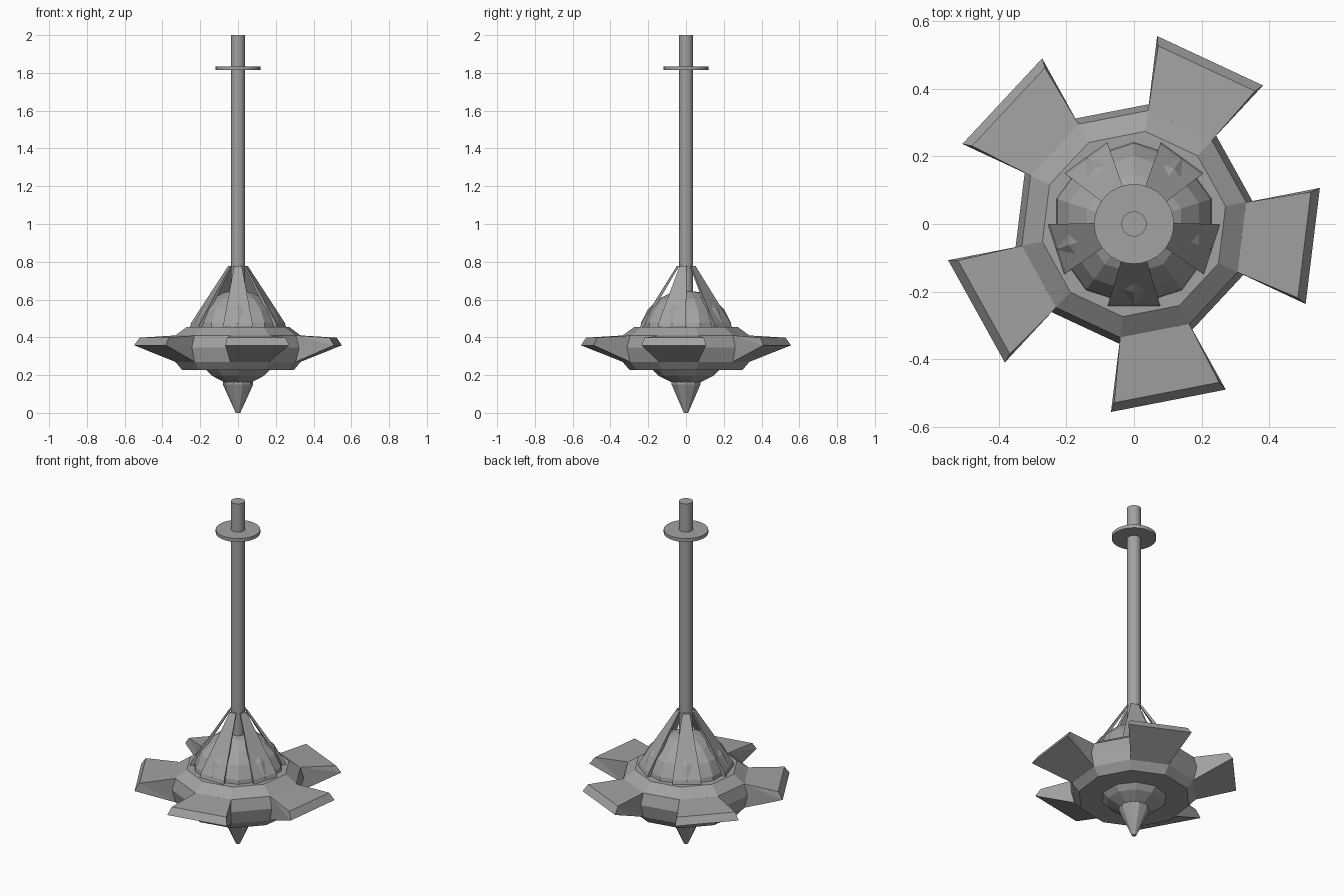
import bpy, bmesh, math
from mathutils import Matrix, Vector

cube = bpy.data.objects.get("Cube")
if cube:
    bpy.data.objects.remove(cube, do_unlink=True)

grey = bpy.data.materials.new("plain_grey")
grey.use_nodes = True
colour = (0.36, 0.36, 0.36, 1)
grey.diffuse_color = colour
grey.node_tree.nodes["Principled BSDF"].inputs["Base Color"].default_value = colour


def finish(name, bm, smooth=False):
    bmesh.ops.recalc_face_normals(bm, faces=bm.faces)
    mesh = bpy.data.meshes.new(name)
    bm.to_mesh(mesh)
    bm.free()
    mesh.materials.append(grey)
    obj = bpy.data.objects.new(name, mesh)
    bpy.context.collection.objects.link(obj)
    if smooth:
        bpy.ops.object.select_all(action="DESELECT")
        obj.select_set(True)
        bpy.context.view_layer.objects.active = obj
        bpy.ops.object.shade_smooth_by_angle(angle=math.radians(35))
    return obj


def lathe(name, profile, sides, turn=0, smooth=False):
    """Stack rings of (radius, height) and cap both ends."""
    bm = bmesh.new()
    rings = []
    for r, z in profile:
        angles = [math.radians(turn) + math.tau * i / sides for i in range(sides)]
        rings.append([bm.verts.new((r * math.cos(a), r * math.sin(a), z)) for a in angles])
    for low, high in zip(rings, rings[1:]):
        for i in range(sides):
            j = (i + 1) % sides
            bm.faces.new((low[i], low[j], high[j], high[i]))
    bm.faces.new(rings[0])
    bm.faces.new(rings[-1])
    return finish(name, bm, smooth)


def radial_blade(name, outline, angle):
    """Closed side outline of (distance, half width, height), spread sideways."""
    bm = bmesh.new()
    sides = [[bm.verts.new((d, s * w, z)) for d, w, z in outline] for s in (-1, 1)]
    n = len(outline)
    for i in range(n):
        j = (i + 1) % n
        bm.faces.new((sides[0][i], sides[0][j], sides[1][j], sides[1][i]))
    for side in sides:
        bm.faces.new(side)
    bmesh.ops.triangulate(bm, faces=[f for f in bm.faces if len(f.verts) > 4])
    bm.transform(Matrix.Rotation(math.radians(angle), 4, "Z"))
    return finish(name, bm)


# Faceted ball in the middle
ball = bmesh.new()
bmesh.ops.create_uvsphere(ball, u_segments=10, v_segments=10, radius=0.25)
bmesh.ops.translate(ball, verts=ball.verts, vec=Vector((0, 0, 0.4)))
finish("core_ball", ball)

# Ten-sided collar, bottom spike, pole and small disc
lathe("collar", [(0.19, 0.226), (0.30, 0.226), (0.338, 0.27), (0.357, 0.345),
                 (0.338, 0.41), (0.276, 0.455), (0.2, 0.455)], 10, turn=11)
lathe("bottom_spike", [(0.012, 0), (0.08, 0.15), (0.08, 0.17)], 10)
lathe("pole", [(0.037, 0.6), (0.037, 2)], 32, smooth=True)
lathe("pole_disc", [(0.118, 1.815), (0.118, 1.835)], 32, smooth=True)

# Five flared fins around the collar and five struts up to the pole
fin = [(0.30, 0.097, 0.41), (0.321, 0.104, 0.41), (0.508, 0.158, 0.398),
       (0.533, 0.173, 0.358), (0.321, 0.104, 0.27), (0.30, 0.097, 0.27)]
strut = [(0.225, 0.073, 0.455), (0.242, 0.077, 0.455), (0.236, 0.076, 0.477),
         (0.048, 0.02, 0.778), (0.036, 0.015, 0.778)]
for k in range(5):
    radial_blade(f"fin_{k + 1}", fin, -7 + 72 * k)
    radial_blade(f"strut_{k + 1}", strut, -90 + 72 * k)
